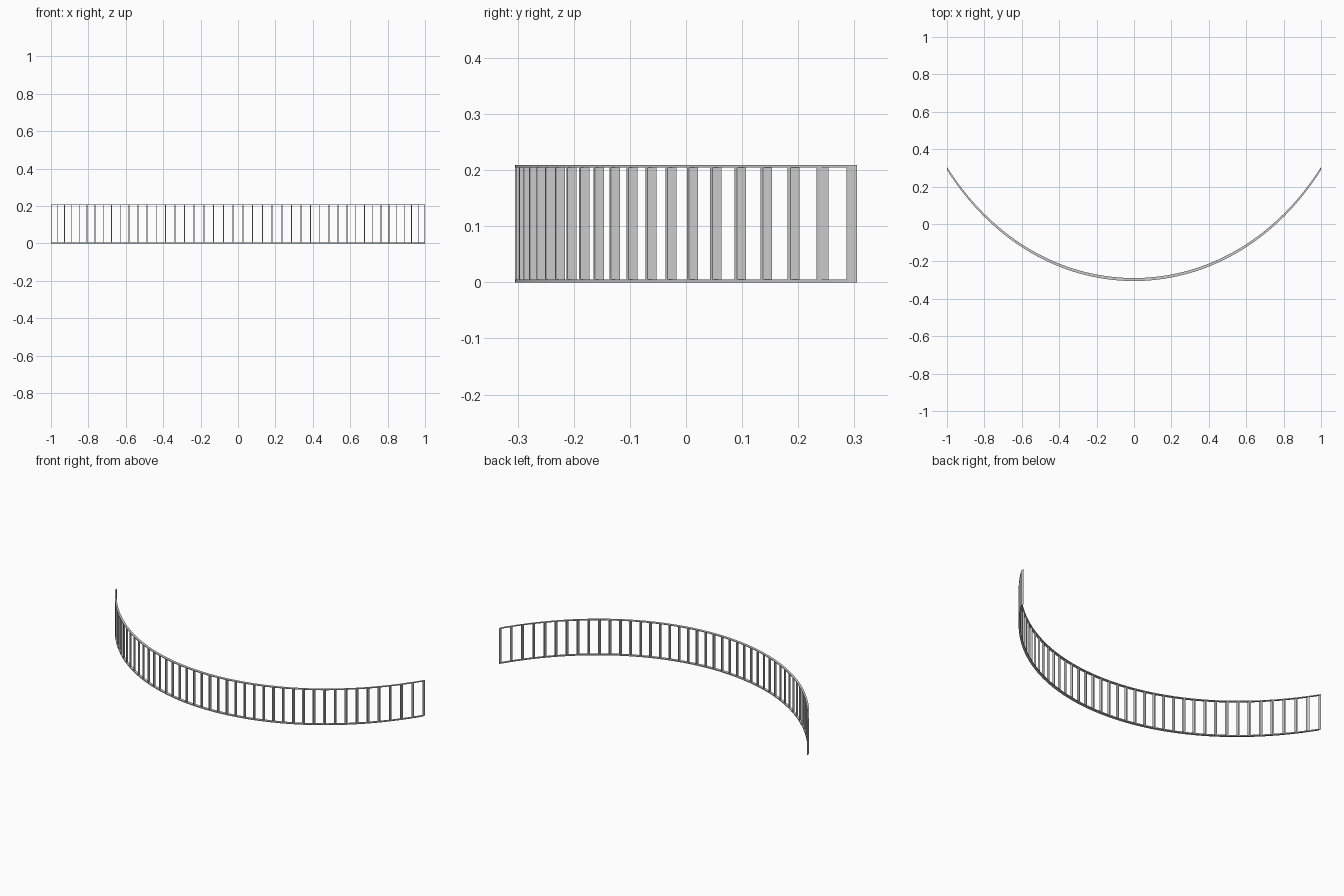
import bpy, bmesh

if "Cube" in bpy.data.objects:
    bpy.data.objects.remove(bpy.data.objects["Cube"])

DEPTH, HEIGHT = 0.016, 0.209
LOW_RAIL, TOP_RAIL = 0.0055, 0.004
COUNT, WIDTH = 44, 0.0024      # baluster count, and width as a share of the length
RISE = 0.61 - DEPTH            # how far the ends bend back


def bend(t, offset):
    """Bow a straight fence (t = 0..1 along it) the way a cubic lattice does."""
    a = 0.5
    s = 1 - t
    x = -s**3 - 3*a*t*s*s + 3*a*t*t*s + t**3
    y = RISE / 2 - 4 * RISE * t * s + offset
    return x, y


def bent_bar(bm, t0, t1, z0, z1, depth, segments=1):
    """Box running from t0 to t1 along the bow."""
    rings = []
    for i in range(segments + 1):
        t = t0 + (t1 - t0) * i / segments
        ring = []
        for off, z in ((-1, z0), (1, z0), (1, z1), (-1, z1)):
            x, y = bend(t, off * depth / 2)
            ring.append(bm.verts.new((x, y, z)))
        rings.append(ring)
    for a, b in zip(rings, rings[1:]):
        for k in range(4):
            n = (k + 1) % 4
            bm.faces.new((a[k], a[n], b[n], b[k]))
    bm.faces.new(rings[0])
    bm.faces.new(rings[-1][::-1])


def finish(name, bm):
    bmesh.ops.recalc_face_normals(bm, faces=bm.faces)
    mesh = bpy.data.meshes.new(name)
    bm.to_mesh(mesh)
    bm.free()
    obj = bpy.data.objects.new(name, mesh)
    bpy.context.collection.objects.link(obj)


# bottom and top rails
for name, z0, z1 in (("bottom_rail", 0, LOW_RAIL),
                     ("top_rail", HEIGHT - TOP_RAIL, HEIGHT)):
    bm = bmesh.new()
    bent_bar(bm, 0, 1, z0, z1, DEPTH, 86)
    finish(name, bm)

# thin upright slats, the outer ones cut to half width by the rail ends
bm = bmesh.new()
for i in range(COUNT):
    t = i / (COUNT - 1)
    bent_bar(bm, max(0, t - WIDTH / 2), min(1, t + WIDTH / 2),
             LOW_RAIL, HEIGHT - TOP_RAIL, DEPTH)
finish("balusters", bm)
